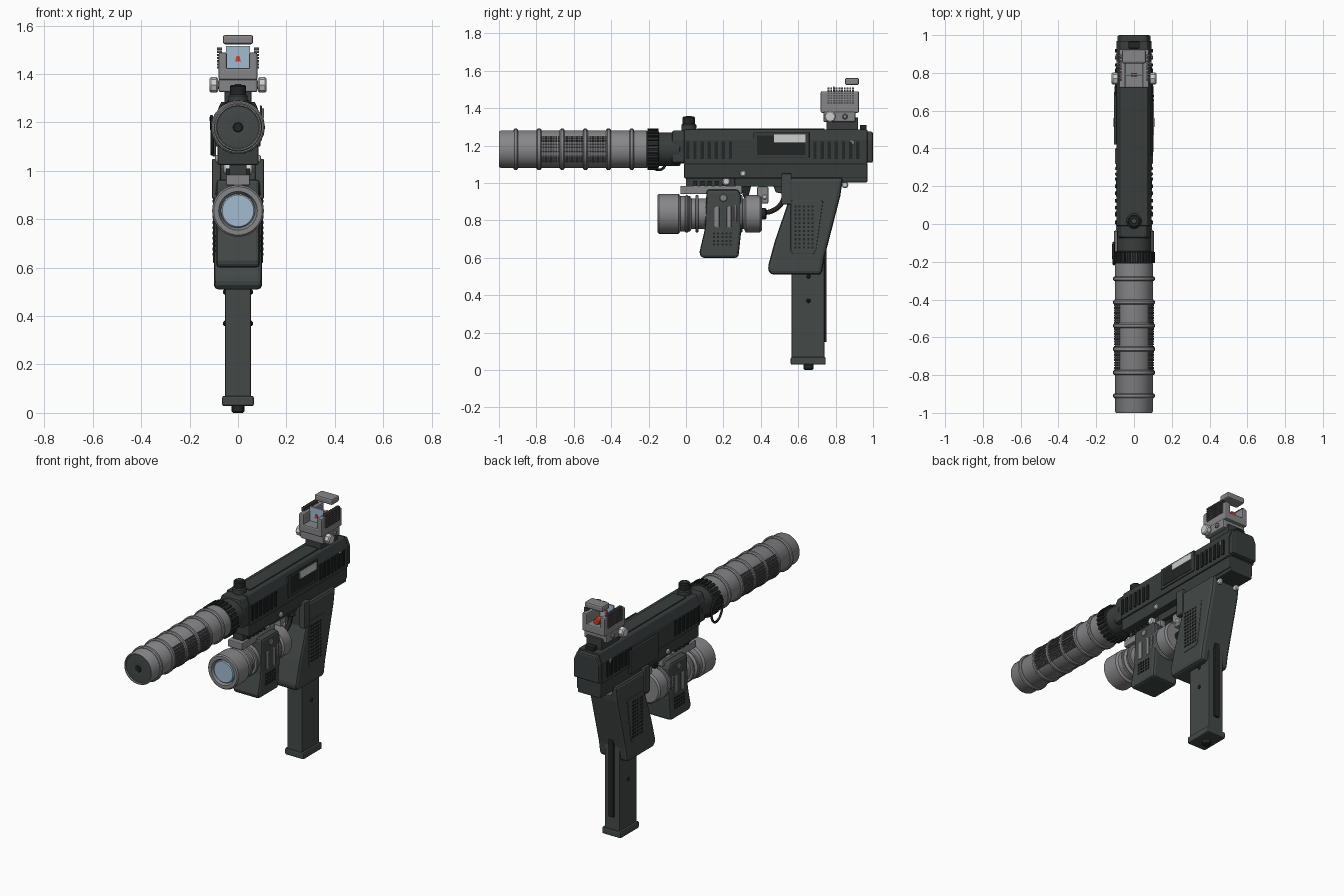
import bpy, bmesh, math
from mathutils import Matrix, Vector

if "Cube" in bpy.data.objects:
    bpy.data.objects.remove(bpy.data.objects["Cube"])


def material(name, r, g, b):
    m = bpy.data.materials.new(name)
    m.use_nodes = True
    m.diffuse_color = (r, g, b, 1)
    m.node_tree.nodes["Principled BSDF"].inputs["Base Color"].default_value = (r, g, b, 1)
    return m


BODY = material("dark receiver", .04, .048, .046)
GRIP = material("charcoal polymer", .056, .067, .065)
BLACK = material("black vents", .016, .019, .018)
GRAY = material("gray metal", .24, .24, .25)
KNURL = material("dark gray knurling", .09, .09, .095)
SILVER = material("silver", .6, .62, .6)
GLASS = material("blue glass", .37, .5, .64)
RED = material("red emitter", .6, .06, .03)


def finish(name, bm, mat, bevel=0, smooth=False):
    bmesh.ops.recalc_face_normals(bm, faces=bm.faces[:])
    me = bpy.data.meshes.new(name)
    bm.to_mesh(me)
    bm.free()
    me.materials.append(mat)
    ob = bpy.data.objects.new(name, me)
    bpy.context.collection.objects.link(ob)
    if bevel:
        mod = ob.modifiers.new("bevel", "BEVEL")
        mod.width, mod.segments, mod.limit_method = bevel, 2, "ANGLE"
    if smooth:
        bpy.ops.object.select_all(action="DESELECT")
        ob.select_set(True)
        bpy.context.view_layer.objects.active = ob
        bpy.ops.object.shade_smooth_by_angle(angle=math.radians(35))
    return ob


def prism(name, pts, axis, lo, hi, mat, bevel=0):
    """Extrude a (y, z) profile along x or an (x, z) profile along y."""
    bm = bmesh.new()
    place = (lambda a, b, t: (t, a, b)) if axis == "x" else (lambda a, b, t: (a, t, b))
    ends = [[bm.verts.new(place(a, b, t)) for a, b in pts] for t in (lo, hi)]
    for e in ends:
        bm.faces.new(e)
    for i in range(len(pts)):
        j = (i + 1) % len(pts)
        bm.faces.new((ends[0][i], ends[0][j], ends[1][j], ends[1][i]))
    return finish(name, bm, mat, bevel)


def box(name, x, y, z, mat, bevel=0):
    pts = [(y[0], z[0]), (y[1], z[0]), (y[1], z[1]), (y[0], z[1])]
    return prism(name, pts, "x", x[0], x[1], mat, bevel)


def wide(name, w, y, z, mat, bevel=0):
    return box(name, (-w, w), y, z, mat, bevel)


def lathe(name, pts, origin, mat, axis="y", n=40):
    """Revolve (distance, radius) points about an axis through origin."""
    rot = {"x": Matrix.Rotation(math.pi / 2, 3, "Y"),
           "y": Matrix.Rotation(-math.pi / 2, 3, "X"), "z": Matrix.Identity(3)}[axis]
    bm = bmesh.new()
    rings = []
    for t, r in pts:
        angles = [2 * math.pi * i / n for i in range(n)]
        rings.append([bm.verts.new(Vector(origin) + rot @ Vector((r * math.cos(a), r * math.sin(a), t)))
                      for a in angles])
    for p, q in zip(rings, rings[1:]):
        for i in range(n):
            j = (i + 1) % n
            bm.faces.new((p[i], p[j], q[j], q[i]))
    bm.faces.new(rings[0])
    bm.faces.new(rings[-1])
    return finish(name, bm, mat, smooth=True)


def disc(name, lo, hi, r, origin, mat, axis="y", n=40):
    c = min(.006, (hi - lo) / 4)
    return lathe(name, [(lo, r - c), (lo + c, r), (hi - c, r), (hi, r - c)], origin, mat, axis, n)


def studs(name, spots, size, mat):
    """Many small blocks in one mesh; spots are (position, turn about y)."""
    bm = bmesh.new()
    for pos, turn in spots:
        bmesh.ops.create_cube(bm, size=1, matrix=Matrix.Translation(pos)
                              @ Matrix.Rotation(turn, 4, "Y") @ Matrix.Diagonal((*size, 1)))
    return finish(name, bm, mat)


def tube(name, pts, r, mat, closed=False):
    cu = bpy.data.curves.new(name, "CURVE")
    cu.dimensions, cu.bevel_depth, cu.bevel_resolution = "3D", r, 2
    sp = cu.splines.new("BEZIER")
    sp.bezier_points.add(len(pts) - 1)
    for b, p in zip(sp.bezier_points, pts):
        b.co = p
        b.handle_left_type = b.handle_right_type = "AUTO"
    sp.use_cyclic_u = closed
    cu.materials.append(mat)
    ob = bpy.data.objects.new(name, cu)
    bpy.context.collection.objects.link(ob)


SIDES = ((1, "left"), (-1, "right"))
BORE = (0, 0, 1.18)

# Suppressor with raised rings, muzzle face and knurled panels
lathe("suppressor", [(-.985, .085), (-1, .09), (-1, .095), (-.99, .1), (-.21, .1), (-.2, .09)], BORE, GRAY)
lathe("muzzle_face", [(-.996, .03), (-.997, .036), (-.992, .088), (-.98, .088)], BORE, GRIP)
disc("muzzle_bore", -.999, -.98, .022, BORE, BLACK, n=24)
for i in range(6):
    y = -.91 + i * .124
    disc("suppressor_ring", y - .013, y + .013, .11, BORE, GRAY)
for s, side in SIDES:
    spots = []
    for k in range(3):
        for i in range(8):
            for j in range(9):
                a = math.radians(-38 + j * 9.5)
                y = -.775 + k * .125 + i * .0135
                spots.append(((s * .1 * math.cos(a), y, BORE[2] + .1 * math.sin(a)), -s * a))
    studs("knurling_" + side, spots, (.014, .010, .012), KNURL)

# Ribbed barrel nut, collar and sling loop
disc("barrel_nut", -.21, -.145, .1, BORE, BODY)
ribs = []
for i in range(24):
    a = i * math.tau / 24
    ribs.append(((.103 * math.cos(a), -.177, 1.18 + .103 * math.sin(a)), -a))
studs("nut_ribs", ribs, (.016, .06, .015), BLACK)
disc("barrel_collar", -.15, -.03, .09, BORE, BODY)
tube("sling_loop", [(-.107, -.2, 1.21), (-.11, -.15, 1.22), (-.107, -.1, 1.15), (-.107, -.15, 1.07)],
     .007, BLACK, True)

# Receiver: chamfered upper, lower frame, rear cap
upper = [(-.093, 1.1), (.093, 1.1), (.093, 1.23), (.07, 1.285), (-.07, 1.285), (-.093, 1.23)]
prism("upper_receiver", upper, "y", -.01, .97, BODY, .005)
prism("receiver_front", [(x * .93, 1.19 + (z - 1.19) * .95) for x, z in upper], "y", -.075, 0, BODY, .012)
prism("receiver_rear", [(x * .95, 1.18 + (z - 1.18) * .9) for x, z in upper], "y", .95, 1, BODY, .01)
wide("lower_receiver", .085, (-.01, .97), (1.025, 1.105), BODY, .006)
wide("rear_block", .08, (.83, .97), (1.003, 1.06), BODY, .006)
wide("top_strip", .045, (.06, .74), (1.28, 1.292), BODY, .003)
wide("rear_sight", .03, (.93, .965), (1.27, 1.31), BLACK, .004)
for s, side in SIDES:
    spots = [((s * .094, y0 + i * .038, 1.175), 0) for y0 in (.01, .69) for i in range(7)]
    studs("vent_ribs_" + side, spots, (.012, .018, .095), BLACK)
    disc("receiver_pin_" + side, -.004, .004, .014, (s * .094, .885, 1.215), SILVER, "x", 16)
    disc("frame_pin_" + side, -.01, .01, .016, (s * .085, .305, 1.05), SILVER, "x", 16)
    disc("rear_pin_" + side, -.01, .012, .018, (s * .06, .85, .99), SILVER, "x", 16)

# Ejection port and bolt on one side, cover plate on the other
box("port_frame", (.09, .1), (.36, .66), (1.135, 1.27), BODY, .004)
box("port_opening", (.095, .102), (.38, .64), (1.15, 1.255), BLACK)
box("bolt", (.09, .107), (.47, .64), (1.215, 1.26), SILVER, .004)
box("side_cover", (-.107, -.09), (.42, .7), (1.06, 1.21), BODY, .005)

# Charging knob
disc("knob_base", 1.275, 1.315, .04, (0, .015, 0), BODY, "z", 24)
disc("charging_knob", 1.31, 1.355, .034, (0, .015, 0), BLACK, "z", 24)
disc("knob_screw", 1.35, 1.358, .015, (0, .015, 0), GRIP, "z", 16)

# Reflex sight on its riser
wide("sight_riser", .055, (.75, .92), (1.28, 1.35), BODY, .005)
wide("sight_clamp", .08, (.735, .905), (1.325, 1.385), GRAY, .008)
wide("sight_floor", .08, (.72, .925), (1.375, 1.425), GRAY, .008)
for s, side in SIDES:
    box("sight_wall_" + side, sorted((s * .046, s * .08)), (.72, .925), (1.4, 1.49), GRAY, .008)
    spots = [((s * .076, .762 + i * .0145, 1.427 + j * .013), 0) for i in range(10) for j in range(7)]
    studs("sight_knurling_" + side, spots, (.02, .01, .009), KNURL)
    disc("clamp_knob_" + side, -.018, .018, .032, (s * .1, .77, 1.355), SILVER, "x", 8)
    disc("clamp_nut_" + side, -.012, .012, .016, (s * .08, .85, 1.355), GRAY, "x", 6)
wide("sight_glass", .05, (.785, .795), (1.42, 1.515), GLASS)
prism("reticle", [(-.012, 1.452), (.012, 1.452), (.006, 1.475), (-.006, 1.475)], "y", .781, .799, RED)
disc("emitter", .85, .9, .022, (0, 0, 1.44), RED, "y", 16)
wide("sight_hood", .063, (.85, .925), (1.523, 1.562), GRAY, .01)

# Main grip with dotted panels
grip = [(.52, 1.03), (.84, 1.03), (.825, .93), (.74, .6), (.725, .51), (.45, .51),
        (.436, .545), (.475, .69), (.54, .88)]
prism("grip", grip, "x", -.1, .1, GRIP, .022)
panel = [(.57, .91), (.72, .91), (.732, .9), (.695, .64), (.68, .62), (.57, .62), (.56, .635), (.56, .9)]
for s, side in SIDES:
    prism("grip_panel_" + side, panel, "x", *sorted((s * .09, s * .103)), GRIP, .003)
    spots = [((s * .102, .585 + i * .023, .655 + j * .022), 0) for i in range(5) for j in range(11)]
    studs("grip_dots_" + side, spots, (.008, .011, .011), BLACK)
    box("frame_tab_" + side, sorted((s * .07, s * .108)), (.51, .565), (.885, 1.05), GRIP, .006)

# Magazine with floor plate, rear rail and pins
wide("magazine", .053, (.565, .74), (.05, .6), GRIP, .006)
wide("magazine_base", .066, (.56, .747), (.028, .07), GRIP, .008)
disc("base_button", 0, .035, .026, (0, .655, 0), BLACK, "z", 16)
wide("magazine_rail", .018, (.73, .752), (.15, .64), BLACK, .004)
for z in (.37, .5):
    disc("magazine_pin", -.062, .062, .011, (0, .655, z), BLACK, "x", 12)

# Trigger, guard and under-frame
wide("under_frame", .04, (.26, .55), (.98, 1.03), BODY, .004)
prism("trigger", [(.29, .99), (.35, .99), (.335, .93), (.37, .87), (.34, .875), (.305, .93)],
      "x", -.018, .018, BLACK, .004)
prism("sear_block", [(.46, 1), (.53, 1), (.53, .94), (.48, .95)], "x", -.03, .03, BODY, .004)
tube("trigger_guard", [(0, .4, .84), (0, .46, .85), (0, .51, .89), (0, .53, .95)], .013, BLACK)

# Weapon light with lens, rail and clamps
LAMP = (0, 0, .835)
lathe("lamp_body", [(-.13, .07), (-.152, .08), (-.152, .1), (-.145, .107), (-.04, .107), (-.03, .095),
                    (.02, .095), (.03, .082), (.31, .082), (.32, .1), (.395, .1), (.405, .09)], LAMP, GRAY)
disc("lamp_lens", -.145, -.125, .07, LAMP, GLASS)
for y in (-.005, .05, .255, .285):
    disc("lamp_ring", y, y + .018, .1, LAMP, GRAY)
disc("lamp_switch", .4, .43, .03, LAMP, BLACK, n=20)
wide("lamp_rail", .05, (-.03, .3), (.94, .985), GRAY, .005)
wide("rail_spine", .035, (0, .28), (.97, 1.03), BODY)
studs("rail_teeth", [((0, .05 + i * .038, .997), 0) for i in range(5)], (.1, .02, .026), BLACK)
disc("rail_screw", -.06, .06, .022, (0, .215, 1.008), SILVER, "x", 12)
wide("tail_bracket", .03, (.38, .44), (.89, .98), GRAY, .006)
disc("bracket_screw", -.035, .035, .015, (0, .42, .925), SILVER, "x", 12)

# Foregrip wrapped around the light
foregrip = [(.11, .965), (.28, .965), (.295, .93), (.295, .74), (.28, .6), (.08, .6), (.072, .63), (.1, .75)]
prism("foregrip", foregrip, "x", -.09, .09, GRIP, .015)
for s, side in SIDES:
    for y in (.165, .23):
        box("grip_slot_" + side, sorted((s * .08, s * .095)), (y - .014, y + .014), (.76, .875), GRAY, .008)
    disc("foregrip_screw_" + side, -.005, .006, .02, (s * .09, .2, .92), GRAY, "x", 16)
    spots = [((s * .09, .15 + i * .022, .67 + j * .02), 0) for i in range(5) for j in range(4)]
    studs("foregrip_dots_" + side, spots, (.008, .011, .011), BLACK)
